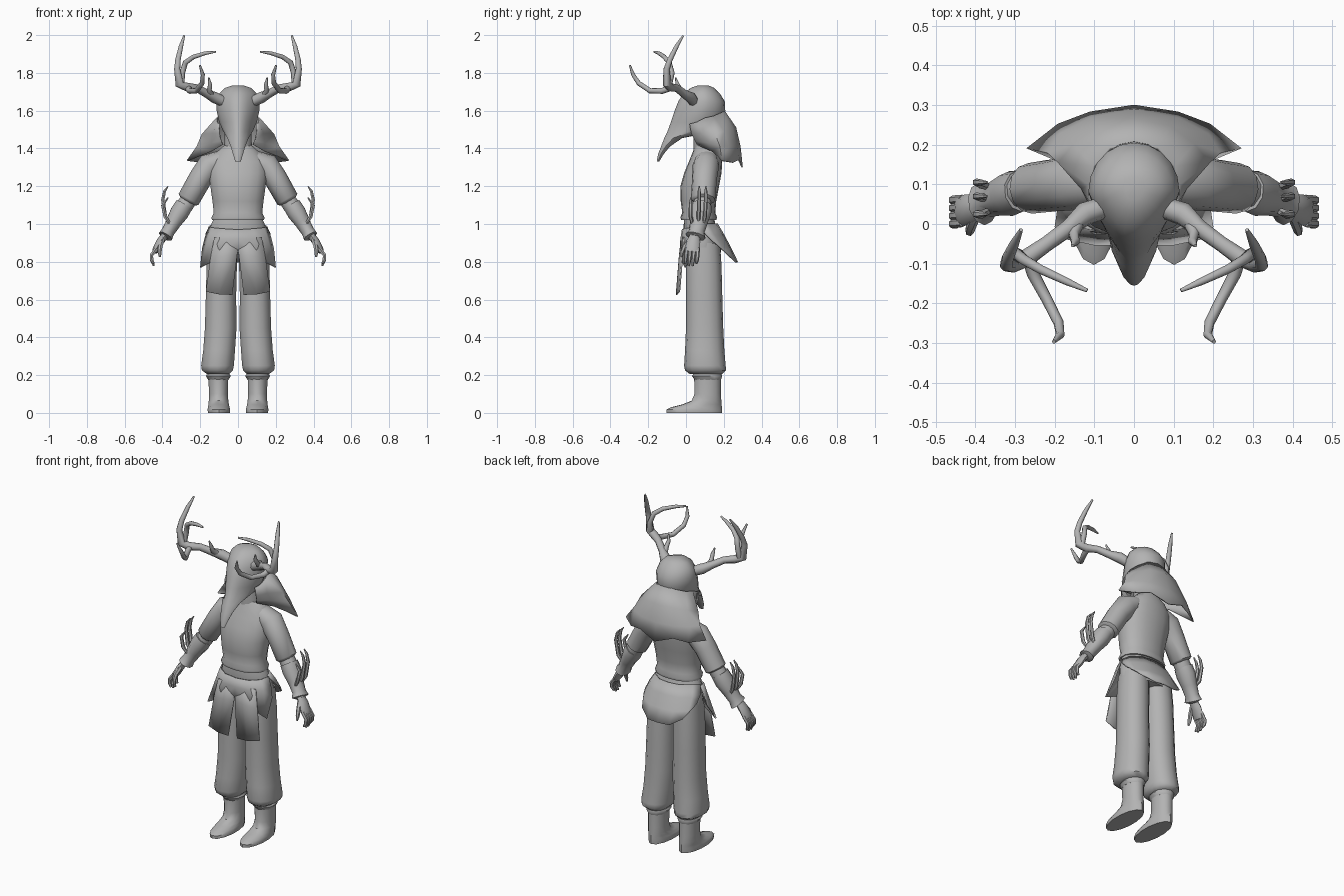
import bpy, math
from mathutils import Vector

grey = bpy.data.materials.new("plain grey")
grey.diffuse_color = (0.45, 0.45, 0.45, 1)


def make(name, verts, faces, mirror=False, thick=0, angle=50):
    me = bpy.data.meshes.new(name)
    me.from_pydata([tuple(v) for v in verts], [], faces)
    me.materials.append(grey)
    ob = bpy.data.objects.new(name, me)
    bpy.context.collection.objects.link(ob)
    bpy.ops.object.select_all(action='DESELECT')
    bpy.context.view_layer.objects.active = ob
    ob.select_set(True)
    bpy.ops.object.mode_set(mode='EDIT')
    bpy.ops.mesh.select_all(action='SELECT')
    bpy.ops.mesh.normals_make_consistent(inside=False)
    bpy.ops.object.mode_set(mode='OBJECT')
    bpy.ops.object.shade_smooth_by_angle(angle=math.radians(angle))
    if mirror:
        m = ob.modifiers.new("mirror", 'MIRROR')
        m.use_clip = True
        m.merge_threshold = 0.0005
    if thick:
        s = ob.modifiers.new("thickness", 'SOLIDIFY')
        s.thickness = thick
        s.offset = 0
    return ob


def skin(name, rings, **kw):
    """Closed rings of equal length joined into a capped body."""
    n = len(rings[0])
    faces = [(i * n + j, i * n + (j + 1) % n, (i + 1) * n + (j + 1) % n, (i + 1) * n + j)
             for i in range(len(rings) - 1) for j in range(n)]
    faces += [tuple(range(n)), tuple(range((len(rings) - 1) * n, len(rings) * n))]
    return make(name, [p for r in rings for p in r], faces, **kw)


def stack(name, rows, n=16, taper=0, power=1, **kw):
    """Horizontal oval rings: z, front y, back y, left x, right x."""
    rings = []
    for z, y0, y1, x0, x1 in rows:
        ring = []
        for k in range(n):
            a = 2 * math.pi * k / n
            s, c = math.sin(a), math.cos(a)
            s = math.copysign(abs(s) ** power, s)
            c = math.copysign(abs(c) ** power, c)
            w = 1 - taper * max(0, -c)
            ring.append(((x0 + x1) / 2 + s * w * (x1 - x0) / 2,
                         (y0 + y1) / 2 + c * (y1 - y0) / 2, z))
        rings.append(ring)
    return skin(name, rings, **kw)


def tube(name, path, n=8, **kw):
    """Swept oval: x, y, z, radius along y, optional second radius."""
    pts = [Vector(p[:3]) for p in path]
    u, rings = Vector((0, 1, 0)), []
    for i, p in enumerate(path):
        t = (pts[min(i + 1, len(pts) - 1)] - pts[max(i - 1, 0)]).normalized()
        u = u - t * u.dot(t)
        if u.length < 0.1:
            u = t.orthogonal()
        u.normalize()
        v = t.cross(u)
        r2 = p[4] if len(p) > 4 else p[3]
        rings.append([pts[i] + u * p[3] * math.cos(2 * math.pi * k / n)
                      + v * r2 * math.sin(2 * math.pi * k / n) for k in range(n)])
    return skin(name, rings, mirror=True, **kw)


def sheet(name, rows, thick=0.008, **kw):
    """Thin cloth from rows of points on the right half."""
    n = len(rows[0])
    faces = [(i * n + j, i * n + j + 1, (i + 1) * n + j + 1, (i + 1) * n + j)
             for i in range(len(rows) - 1) for j in range(n - 1)]
    return make(name, [p for r in rows for p in r], faces, mirror=True, thick=thick, **kw)


def sym(z, y0, y1, w):
    return (z, y0, y1, -w, w)


# Head with a long tapering snout mask
stack("masked_head", [sym(1.33, -0.155, -0.142, 0.014), sym(1.37, -0.148, -0.118, 0.027),
                      sym(1.41, -0.132, -0.085, 0.038), sym(1.455, -0.115, -0.02, 0.056),
                      sym(1.49, -0.098, 0.16, 0.078), sym(1.54, -0.08, 0.19, 0.1),
                      sym(1.60, -0.06, 0.208, 0.113), sym(1.65, -0.04, 0.205, 0.115),
                      sym(1.69, -0.015, 0.18, 0.1), sym(1.72, 0.025, 0.15, 0.07),
                      sym(1.733, 0.06, 0.12, 0.03)], n=20, taper=0.3)
stack("neck", [sym(1.36, 0.04, 0.17, 0.075), sym(1.52, 0.04, 0.16, 0.07)], n=12)

# Hood cape flaring over the shoulders and back
sheet("hood_cape", [
    [(0, 0.2, 1.60), (0.06, 0.19, 1.59), (0.1, 0.145, 1.57), (0.112, 0.1, 1.56), (0.11, 0.06, 1.54), (0.1, 0.02, 1.53)],
    [(0, 0.262, 1.51), (0.09, 0.245, 1.505), (0.15, 0.2, 1.49), (0.188, 0.155, 1.475), (0.13, 0.09, 1.48), (0.1, 0.03, 1.48)],
    [(0, 0.285, 1.41), (0.11, 0.265, 1.41), (0.185, 0.225, 1.41), (0.215, 0.18, 1.41), (0.14, 0.12, 1.43), (0.09, 0.05, 1.44)],
    [(0, 0.297, 1.30), (0.11, 0.28, 1.34), (0.19, 0.25, 1.325), (0.268, 0.19, 1.335), (0.14, 0.14, 1.385), (0.08, 0.06, 1.42)]])

# Shirt body and hips
stack("shirt", [sym(1.02, -0.025, 0.16, 0.14), sym(1.035, -0.03, 0.165, 0.142), sym(1.06, -0.02, 0.155, 0.13),
                sym(1.12, -0.028, 0.16, 0.137), sym(1.2, -0.03, 0.175, 0.148),
                sym(1.27, -0.01, 0.188, 0.158), sym(1.33, 0.015, 0.192, 0.155),
                sym(1.38, 0.035, 0.188, 0.115), sym(1.42, 0.05, 0.17, 0.07)], n=18, power=0.9)
stack("hips", [sym(0.85, 0.0, 0.185, 0.16), sym(0.91, -0.005, 0.185, 0.165), sym(0.96, -0.012, 0.178, 0.155),
               sym(1.0, -0.012, 0.155, 0.143), sym(1.03, -0.01, 0.15, 0.13)], n=18)

# Sleeve, forearm and flared bracer
tube("sleeve", [(0.09, 0.11, 1.34, 0.062, 0.05), (0.15, 0.105, 1.31, 0.07, 0.068), (0.2, 0.098, 1.24, 0.066, 0.062),
                (0.262, 0.09, 1.13, 0.064, 0.06), (0.268, 0.09, 1.12, 0.05, 0.045)], n=12)
tube("forearm", [(0.24, 0.09, 1.16, 0.045), (0.28, 0.085, 1.1, 0.047), (0.33, 0.07, 1.03, 0.045),
                 (0.39, 0.045, 0.93, 0.027)], n=10)
tube("bracer", [(0.285, 0.083, 1.1, 0.053, 0.05), (0.31, 0.077, 1.06, 0.057, 0.052), (0.34, 0.068, 1.01, 0.047, 0.042),
                (0.37, 0.057, 0.96, 0.041, 0.036), (0.384, 0.05, 0.935, 0.055, 0.04),
                (0.388, 0.048, 0.93, 0.03, 0.027)], n=10)

# Curved horn spikes on the bracer
for i, (y, h) in enumerate([(0.105, 1.2), (0.07, 1.2), (0.025, 1.14)]):
    tube(f"bracer_spike_{i}", [(0.35, 0.065 + (y - 0.065) * 0.6, 0.98, 0.007), (0.385, y * 0.95, 1.04, 0.011),
                               (0.398, y, (h + 1.06) / 2, 0.010), (0.388, y, h - 0.025, 0.008),
                               (0.37, y, h, 0.003)], n=6)

# Hand
tube("palm", [(0.382, 0.047, 0.945, 0.024, 0.02), (0.41, 0.04, 0.91, 0.036, 0.02),
              (0.435, 0.033, 0.865, 0.04, 0.018), (0.442, 0.031, 0.85, 0.034, 0.013)], n=8)
for i in range(4):
    y, d = 0.003 + 0.02 * i, 0.012 * (i in (1, 2))
    tube(f"finger_{i}", [(0.433, y, 0.87, 0.011), (0.458, y - 0.002, 0.835, 0.011),
                         (0.457, y - 0.005, 0.81, 0.010), (0.446, y - 0.008, 0.79 - d, 0.006)], n=6)
tube("thumb", [(0.4, 0.02, 0.915, 0.013), (0.412, -0.008, 0.88, 0.013), (0.415, -0.02, 0.85, 0.011),
               (0.413, -0.024, 0.825, 0.006)], n=6)

# Baggy trouser leg, boot cuff and boot
stack("trouser_leg", [(0.205, 0.02, 0.19, 0.045, 0.165), (0.225, -0.005, 0.212, 0.025, 0.193),
                      (0.25, -0.01, 0.21, 0.02, 0.197), (0.33, -0.005, 0.203, 0.014, 0.186),
                      (0.45, 0.0, 0.197, 0.006, 0.177), (0.62, 0.0, 0.192, 0.008, 0.172),
                      (0.78, 0.0, 0.188, 0.004, 0.168), (0.9, 0.005, 0.18, 0.0, 0.16)], n=14, power=0.9, mirror=True)
stack("boot_cuff", [(0.175, 0.045, 0.185, 0.05, 0.158), (0.195, 0.032, 0.192, 0.038, 0.17),
                    (0.215, 0.045, 0.185, 0.05, 0.158)], n=12, mirror=True)
stack("boot", [(0.0, -0.103, 0.19, 0.042, 0.16), (0.018, -0.103, 0.19, 0.04, 0.163),
               (0.03, -0.08, 0.19, 0.043, 0.16), (0.045, -0.02, 0.188, 0.047, 0.158), (0.065, 0.03, 0.187, 0.05, 0.156),
               (0.1, 0.045, 0.185, 0.052, 0.155), (0.2, 0.043, 0.185, 0.05, 0.158)], n=14, mirror=True, angle=40)

# Waist cloth: short front layer, long front panels, rear flap
sheet("front_skirt", [
    [(0, -0.018, 0.97), (0.08, -0.012, 0.975), (0.135, 0.025, 0.98), (0.152, 0.075, 0.985)],
    [(0, -0.026, 0.92), (0.09, -0.018, 0.92), (0.155, 0.02, 0.92), (0.172, 0.07, 0.93)],
    [(0, -0.03, 0.86), (0.1, -0.026, 0.82), (0.198, -0.005, 0.77), (0.187, 0.06, 0.87)]])
sheet("front_panel", [
    [(0.002, -0.02, 0.93), (0.06, -0.018, 0.93), (0.125, -0.008, 0.93)],
    [(0.004, -0.033, 0.84), (0.07, -0.033, 0.83), (0.145, -0.02, 0.82)],
    [(0.03, -0.05, 0.625), (0.1, -0.05, 0.628), (0.17, -0.035, 0.642)]])
sheet("rear_flap", [
    [(0, 0.165, 1.0), (0.07, 0.155, 1.0), (0.125, 0.115, 1.0), (0.147, 0.075, 0.99)],
    [(0, 0.2, 0.94), (0.08, 0.192, 0.94), (0.145, 0.15, 0.94), (0.168, 0.1, 0.95)],
    [(0, 0.237, 0.87), (0.08, 0.23, 0.87), (0.15, 0.19, 0.875), (0.172, 0.14, 0.91)],
    [(0, 0.272, 0.797), (0.07, 0.265, 0.797), (0.135, 0.225, 0.835), (0.165, 0.165, 0.89)]])

# Branching antlers
tube("antler_beam", [(0.08, 0.04, 1.65, 0.028), (0.125, 0.025, 1.67, 0.03), (0.165, -0.01, 1.69, 0.022),
                     (0.22, -0.05, 1.72, 0.02), (0.27, -0.085, 1.725, 0.023), (0.31, -0.1, 1.74, 0.024),
                     (0.322, -0.103, 1.82, 0.017), (0.318, -0.085, 1.87, 0.015), (0.302, -0.05, 1.94, 0.012),
                     (0.285, -0.015, 1.997, 0.005)])
tube("antler_inner_tine", [(0.30, -0.09, 1.735, 0.016), (0.295, -0.075, 1.80, 0.015), (0.278, -0.09, 1.855, 0.014),
                           (0.235, -0.115, 1.885, 0.012), (0.17, -0.145, 1.905, 0.01), (0.118, -0.168, 1.912, 0.005)])
tube("antler_front_tine", [(0.265, -0.085, 1.72, 0.018), (0.255, -0.125, 1.705, 0.016), (0.22, -0.19, 1.705, 0.014),
                           (0.19, -0.25, 1.745, 0.013), (0.186, -0.28, 1.79, 0.011), (0.202, -0.297, 1.84, 0.005)])
tube("antler_base_tine", [(0.135, 0.015, 1.675, 0.018), (0.152, -0.025, 1.705, 0.014), (0.148, -0.045, 1.74, 0.011),
                          (0.155, -0.055, 1.775, 0.004)])
